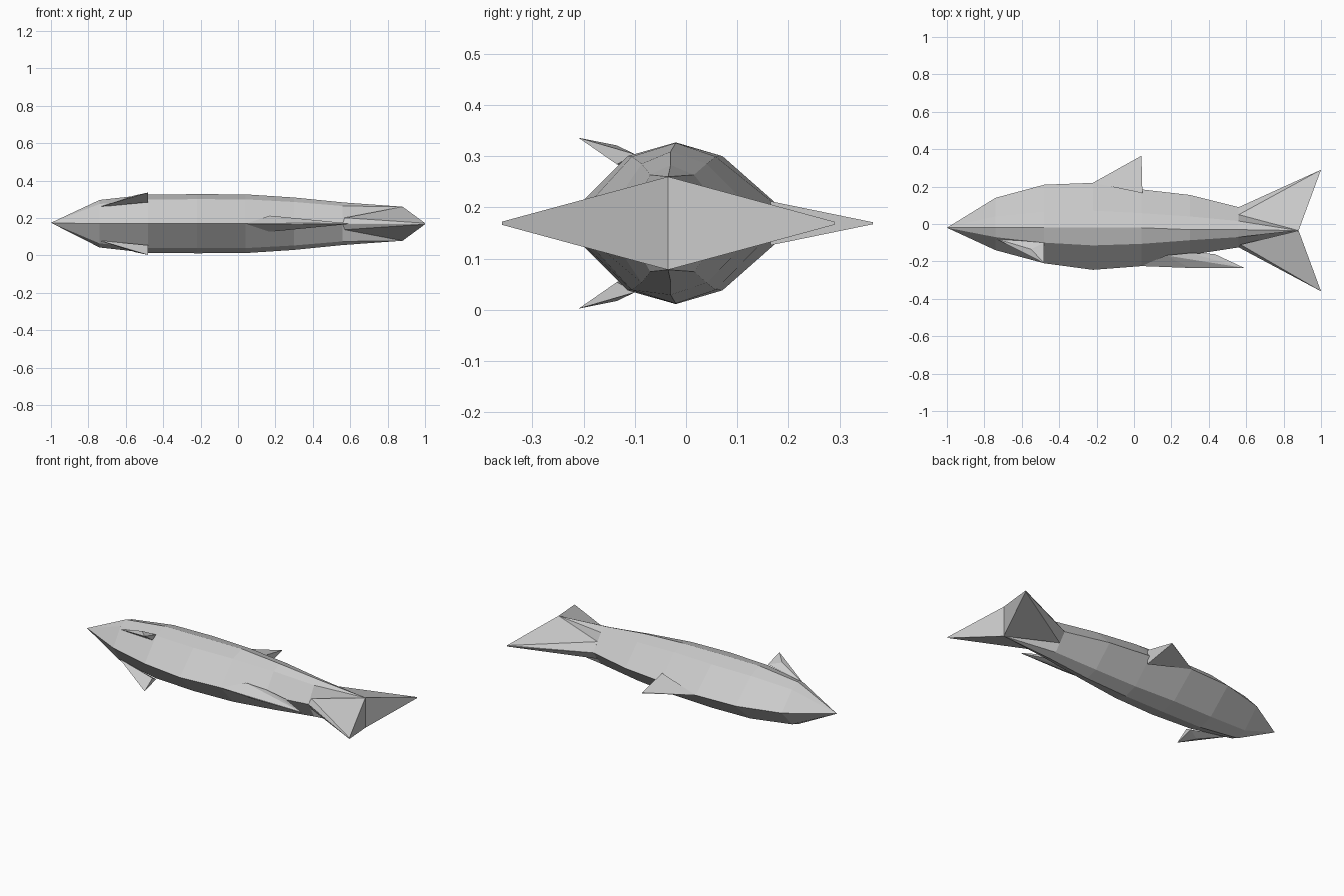
import bpy, bmesh

if "Cube" in bpy.data.objects:
    bpy.data.objects.remove(bpy.data.objects["Cube"])

C = 0.169  # height of the fish's mid-plane (it lies on its side)


def make(name, bm):
    bmesh.ops.recalc_face_normals(bm, faces=bm.faces)
    me = bpy.data.meshes.new(name)
    bm.to_mesh(me)
    bm.free()
    ob = bpy.data.objects.new(name, me)
    bpy.context.collection.objects.link(ob)
    return ob


def hull(name, pts, flip=1):
    """Faceted solid around points; z is given relative to the mid-plane."""
    bm = bmesh.new()
    for x, y, z in pts:
        bm.verts.new((x, y, C + flip * z))
    r = bmesh.ops.convex_hull(bm, input=bm.verts)
    loose = [v for v in bm.verts if not v.link_faces]
    bmesh.ops.delete(bm, geom=loose, context='VERTS')
    return make(name, bm)


def both(pts):
    return pts + [(x, y, -z) for x, y, z in pts if z]


# Body: eight-sided sections (x, back y, ridge y, belly y, half thickness)
sections = [
    (-0.74, 0.14, -0.02, -0.14, 0.127),
    (-0.48, 0.21, -0.02, -0.21, 0.156),
    (-0.22, 0.22, -0.02, -0.245, 0.158),
    (0.04, 0.185, -0.02, -0.225, 0.157),
    (0.30, 0.155, -0.03, -0.165, 0.14),
    (0.56, 0.09, -0.03, -0.125, 0.114),
    (0.88, -0.035, -0.035, -0.035, 0.091),
]
bm = bmesh.new()
rings = []
for x, back, mid, belly, h in sections:
    up, lo = mid + 0.38 * (back - mid), mid + 0.42 * (belly - mid)
    s = h * (1.0 if x > 0.8 else 0.83)
    prof = [(back, 0), (up, s), (mid, h), (lo, s),
            (belly, 0), (lo, -s), (mid, -h), (up, -s)]
    rings.append([bm.verts.new((x, y, C + z)) for y, z in prof])
nose = bm.verts.new((-1, -0.02, C + 0.005))
for i in range(8):
    j = (i + 1) % 8
    bm.faces.new((nose, rings[0][i], rings[0][j]))
    for a, b in zip(rings, rings[1:]):
        bm.faces.new((a[i], b[i], b[j], a[j]))
bmesh.ops.remove_doubles(bm, verts=bm.verts, dist=0.0005)
make("body", bm)

# Tail lobes meeting in a sharp vertical notch
notch = (0.88, -0.035, 0.091)
hull("tail_upper_lobe", both([(0.56, 0.09, 0), (0.56, 0.05, 0.052),
                              notch, (1.0, 0.29, 0.003)]))
hull("tail_lower_lobe", both([(0.56, -0.125, 0), (0.57, -0.11, 0.032),
                              notch, (1.0, -0.36, 0.003)]))

# Dorsal fin
hull("dorsal_fin", both([(-0.22, 0.22, 0), (0.045, 0.165, 0.043),
                         (0.04, 0.365, 0.002)]))

# Anal fin
hull("anal_fin", both([(0.04, -0.225, 0), (0.17, -0.168, 0.043),
                       (0.30, -0.235, 0.003), (0.59, -0.235, 0.002),
                       (0.43, -0.16, 0.012), (0.30, -0.155, 0.03)]))

# Pectoral fins, one per flank
for side, flip in (("left", 1), ("right", -1)):
    hull(side + "_pectoral_fin",
         [(-0.74, -0.078, 0.09), (-0.48, -0.10, 0.135),
          (-0.48, -0.135, 0.115), (-0.55, -0.135, 0.152),
          (-0.48, -0.21, 0.167)], flip)
